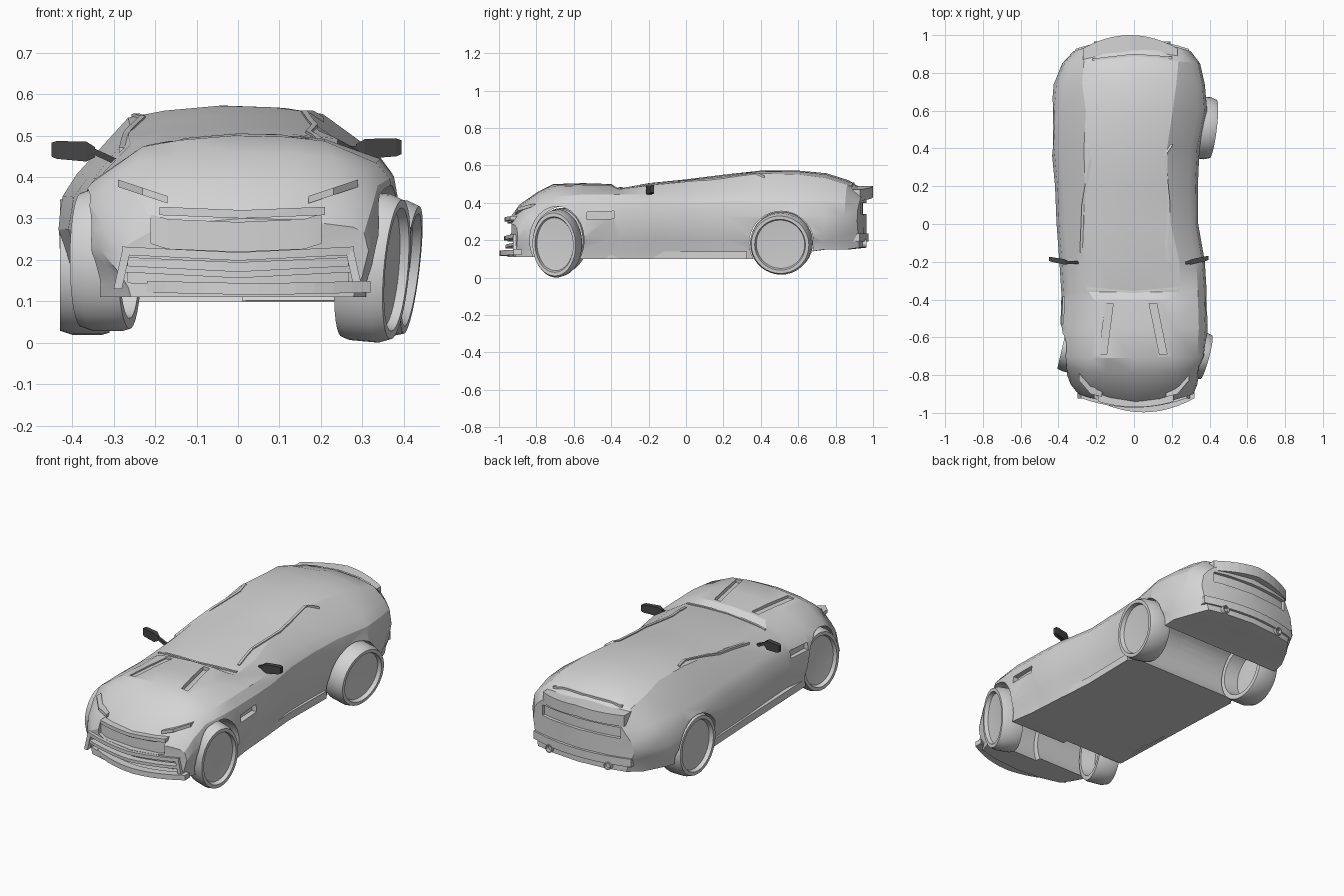
import bpy, bmesh, math
from mathutils import Vector, Matrix

if "Cube" in bpy.data.objects:
    bpy.data.objects.remove(bpy.data.objects["Cube"])


def material(name, value):
    m = bpy.data.materials.new(name)
    m.use_nodes = True
    col = (value, value, value, 1)
    m.diffuse_color = col
    m.node_tree.nodes["Principled BSDF"].inputs["Base Color"].default_value = col
    return m


grey = material("grey paint", 0.66)
dark = material("dark mirror", 0.06)


def finish(name, bm, mat=grey):
    bmesh.ops.remove_doubles(bm, verts=bm.verts, dist=0.0005)
    bmesh.ops.recalc_face_normals(bm, faces=bm.faces)
    me = bpy.data.meshes.new(name)
    bm.to_mesh(me)
    bm.free()
    me.materials.append(mat)
    ob = bpy.data.objects.new(name, me)
    bpy.context.collection.objects.link(ob)
    return ob


def smooth(ob, angle=25):
    bpy.ops.object.select_all(action="DESELECT")
    ob.select_set(True)
    bpy.context.view_layer.objects.active = ob
    bpy.ops.object.shade_smooth_by_angle(angle=math.radians(angle))


def sweep(name, points, side, up, mat=grey, sizes=None):
    """Rectangular bar along a path; side and up are half-size vectors."""
    bm = bmesh.new()
    side, up = Vector(side), Vector(up)
    sizes = sizes or [1] * len(points)
    rings = [[bm.verts.new(Vector(p) + k * (a * side + b * up))
              for a, b in ((-1, -1), (1, -1), (1, 1), (-1, 1))] for p, k in zip(points, sizes)]
    for r, s in zip(rings, rings[1:]):
        for i in range(4):
            bm.faces.new((r[i], r[i - 1], s[i - 1], s[i]))
    bm.faces.new(rings[0])
    bm.faces.new(rings[-1])
    return finish(name, bm, mat)


def bowed(cx, half, y, bow, z, sag=0, n=12):
    """Points across the car, bowed in plan and sagging in the middle."""
    ts = [i / n * 2 - 1 for i in range(n + 1)]
    return [(cx + t * half, y + bow * t * t, z - sag * (1 - abs(t))) for t in ts]


def lathe(name, profile, centre, ry, rz, turn=0, camber=0, segs=36):
    """Turn (radius, x) points about the x axis."""
    bm = bmesh.new()
    rings = []
    for k in range(segs):
        a = math.tau * k / segs
        rings.append([bm.verts.new((x, r * ry * math.cos(a), r * rz * math.sin(a)))
                      for r, x in profile])
    for k in range(segs):
        a, b = rings[k - 1], rings[k]
        for i in range(len(profile) - 1):
            bm.faces.new((a[i], a[i + 1], b[i + 1], b[i]))
    turned = Matrix.Rotation(math.radians(turn), 4, "Z") @ Matrix.Rotation(math.radians(camber), 4, "Y")
    bmesh.ops.transform(bm, verts=bm.verts, matrix=Matrix.Translation(centre) @ turned)
    ob = finish(name, bm)
    smooth(ob)
    return ob


# Body stations: y, centre x, half width, bottom, widest z, shoulder z, roof half width, roof edge z, top z, bow
stations = [
    (-.955, .01, .305, .11, .20, .26, .21, .28, .30, .055),
    (-.89, 0, .335, .11, .25, .33, .24, .36, .39, .04),
    (-.79, -.01, .36, .11, .29, .39, .24, .44, .46, .03),
    (-.71, -.01, .39, .11, .30, .41, .22, .48, .50, .01),
    (-.55, 0, .39, .10, .30, .42, .21, .485, .505, 0),
    (-.40, 0, .385, .10, .30, .42, .21, .485, .50, 0),
    (-.36, 0, .385, .10, .30, .42, .24, .465, .475, 0),
    (-.20, -.01, .385, .10, .30, .42, .25, .485, .505, 0),
    (0, -.035, .375, .10, .30, .42, .23, .505, .525, 0),
    (.20, -.04, .378, .10, .30, .43, .22, .525, .55, 0),
    (.40, -.045, .392, .10, .30, .43, .22, .55, .572, 0),
    (.60, -.025, .412, .13, .30, .43, .23, .545, .572, 0),
    (.75, -.025, .40, .15, .30, .43, .25, .525, .558, -.01),
    (.87, -.015, .365, .15, .30, .42, .25, .49, .52, -.02),
    (.965, -.01, .31, .16, .28, .38, .24, .42, .46, -.05),
]
cols = (-1, -.6, 0, .6, 1)


def section(bm, y, cx, w, zb, zm, zs, rw, ze, zt, bow):
    """Cross-section grid, leaning up to the left, fuller low down beside the wheels."""
    d = zm - zb
    low = 1 if abs(abs(y) - .6) < .195 else .95
    rows = [((low - .07) * w, zb, 0), ((low - .05) * w, zb + .25 * d, 0), (low * w, zb + .55 * d, 0),
            (w, zm, .07), (.965 * w, (zm + zs) / 2 + .015, .07), (.88 * w, zs, .07), (rw, ze, .03)]
    grid = []
    for r, (x, z, roll) in enumerate(rows):
        crown = (zt - ze) if r == 6 else 0
        grid.append([bm.verts.new((cx + c * x, y + bow * (c * x / w) ** 2,
                                   z + roll * c * x + crown * (1 - c * c))) for c in cols])
    return grid


ring = ([(0, c) for c in range(5)] + [(r, 4) for r in range(1, 7)]
        + [(6, c) for c in (3, 2, 1, 0)] + [(r, 0) for r in (5, 4, 3, 2, 1)])
bm = bmesh.new()
grids = [section(bm, *s) for s in stations]
for a, b in zip(grids, grids[1:]):
    for (r, c), (q, e) in zip(ring, ring[1:] + ring[:1]):
        bm.faces.new((a[r][c], a[q][e], b[q][e], b[r][c]))
for g in (grids[0], grids[-1]):
    for r in range(6):
        for c in range(4):
            bm.faces.new((g[r][c], g[r][c + 1], g[r + 1][c + 1], g[r + 1][c]))
for g in grids[1:-1]:
    bmesh.ops.delete(bm, geom=[v for row in g[1:6] for v in row[1:4]], context="VERTS")
bmesh.ops.triangulate(bm, faces=bm.faces)
body = finish("body", bm)

# Cutters: wheel wells, grille, intake, tail slot, side vents, bonnet grooves
cutters = []
for s, fy in ((1, -.69), (-1, -.66)):
    for y, z, ry, rz in ((fy, .20, .145, .18), (.51, .185, .172, .17)):
        xs = (-.01 * s, .7 * s)
        cutters.append(lathe("wheel_well_cutter", [(0, xs[0]), (1, xs[0]), (1, xs[1]), (0, xs[1])],
                             (0, y, z), ry, rz))
    cutters.append(sweep("side_vent_cutter", [(s * .405, -.53, .33), (s * .405, -.385, .335)],
                         (.05, 0, 0), (0, 0, .02)))
cutters.append(sweep("grille_cutter", [(-.21, -.97, .275), (-.17, -.98, .262), (0, -.985, .255),
                                       (.16, -.98, .262), (.2, -.97, .275)], (0, .065, 0), (0, 0, .035)))
cutters.append(sweep("intake_cutter", bowed(0, .265, -.96, .04, .175, .012), (0, .05, 0), (0, 0, .03)))
cutters.append(sweep("tail_slot_cutter", bowed(-.01, .24, .98, -.03, .37), (0, .035, 0), (0, 0, .03)))
for x0, x1 in ((-.13, -.165), (.10, .155)):
    cutters.append(sweep("bonnet_groove_cutter", [(x0, -.42, .51), (x1, -.69, .505)],
                         (.02, 0, 0), (0, 0, .03)))
for cut in cutters:
    cut.hide_render = True
    bpy.context.view_layer.objects.active = body
    mod = body.modifiers.new("cut", "BOOLEAN")
    mod.operation, mod.solver, mod.object = "DIFFERENCE", "EXACT", cut
    bpy.ops.object.modifier_apply(modifier=mod.name)
    bpy.data.objects.remove(cut)
smooth(body)
bpy.context.view_layer.update()


def drape(points, n=6):
    """Lay a plan path onto the body from above."""
    out = []
    for (x0, y0), (x1, y1) in zip(points, points[1:]):
        for i in range(n + 1):
            x, y = x0 + (x1 - x0) * i / n, y0 + (y1 - y0) * i / n
            hit, loc, _, _ = body.ray_cast((x, y, 2), (0, 0, -1))
            if hit:
                out.append(loc)
    return out


# Window ledges, windscreen edge and rear deck seam
lines = {
    "right_window_ledge": [(-.25, .42), (-.23, .34), (-.27, .1), (-.28, -.15)],
    "left_window_ledge": [(.2, .42), (.16, .36), (.185, .1), (.17, -.12), (.2, -.28)],
}
for name, pts in lines.items():
    sweep(name, drape(pts), (.007, 0, 0), (0, 0, .006))
sweep("windscreen_edge", drape([(-.25, -.34), (0, -.36), (.23, -.34)]), (0, .006, 0), (0, 0, .006))
sweep("rear_deck_seam", drape([(-.22, .87), (0, .895), (.2, .88)]), (0, .006, 0), (0, 0, .006))

# Front bumper lips, intake ends and grille brow
sweep("front_lower_lip", bowed(.05, .27, -.975, .075, .135, .006), (0, .022, 0), (0, 0, .014))
sweep("front_middle_bar", bowed(0, .27, -.945, .045, .178, .014), (0, .02, 0), (0, 0, .008))
sweep("front_upper_lip", bowed(0, .28, -.95, .05, .222, .014), (0, .022, 0), (0, 0, .010))
sweep("grille_brow", bowed(.01, .20, -.94, .03, .318, .008), (0, .03, 0), (0, 0, .010))
for s in (-1, 1):
    sweep("intake_end", [(s * .27, -.905, .22), (s * .29, -.905, .13)], (.01, 0, 0), (0, .02, 0))
    sweep("headlight_brow", [(s * .17, -.895, .345), (s * .23, -.88, .365), (s * .29, -.81, .385)],
          (0, .02, 0), (0, 0, .009))
    # Sill strips between the wheels
    sweep("sill", [(s * .345 - .005, -.53, .12), (s * .335 - .035, 0, .12), (s * .345 - .04, .325, .12)],
          (.012, 0, 0), (0, 0, .02))

# Tail lip, rear bumper and exhausts
sweep("tail_spoiler", bowed(-.02, .25, .955, -.07, .44, -.02), (0, .045, 0), (0, 0, .03))
sweep("rear_bumper_bar", bowed(-.01, .30, .955, -.05, .215), (0, .022, 0), (0, 0, .022))
for x in (-.19, .17):
    lathe("exhaust", [(0, -.02), (.7, -.02), (.75, .04), (1, .04), (1, -.06), (0, -.06)],
          (x, .925, .182), .022, .022, 90, segs=16)

# Door mirrors
for name, outer, inner, foot in (
        ("right_mirror", (-.45, -.185, .466), (-.345, -.205, .46), (-.29, -.205, .435)),
        ("left_mirror", (.395, -.18, .472), (.285, -.205, .467), (.23, -.21, .465))):
    o, i = Vector(outer), Vector(inner)
    sweep(name, [o, o.lerp(i, .12), o.lerp(i, .8), i], (0, .014, 0), (0, 0, .024), dark,
          sizes=[.7, .9, 1, .5])
    sweep(name + "_arm", [i, foot], (0, .008, 0), (0, 0, .008), dark)

# Wheels: hollow behind, dished face in front
for name, s, c, ry, rz, turn, camber in (
        ("front_left_wheel", 1, (.325, -.69, .182), .127, .18, -15, 5),
        ("front_right_wheel", -1, (-.32, -.66, .20), .13, .172, -13, 0),
        ("rear_left_wheel", 1, (.36, .51, .183), .165, .165, -7, 7),
        ("rear_right_wheel", -1, (-.37, .51, .187), .165, .168, 0, 0)):
    h = .06
    shape = [(0, .3), (.77, .35), (.82, -1), (.97, -1), (1, -.7), (1, .5), (.94, 1),
             (.83, 1), (.79, .65), (0, .5)]
    lathe(name, [(r, x * h * s) for r, x in shape], c, ry, rz, turn, camber)
